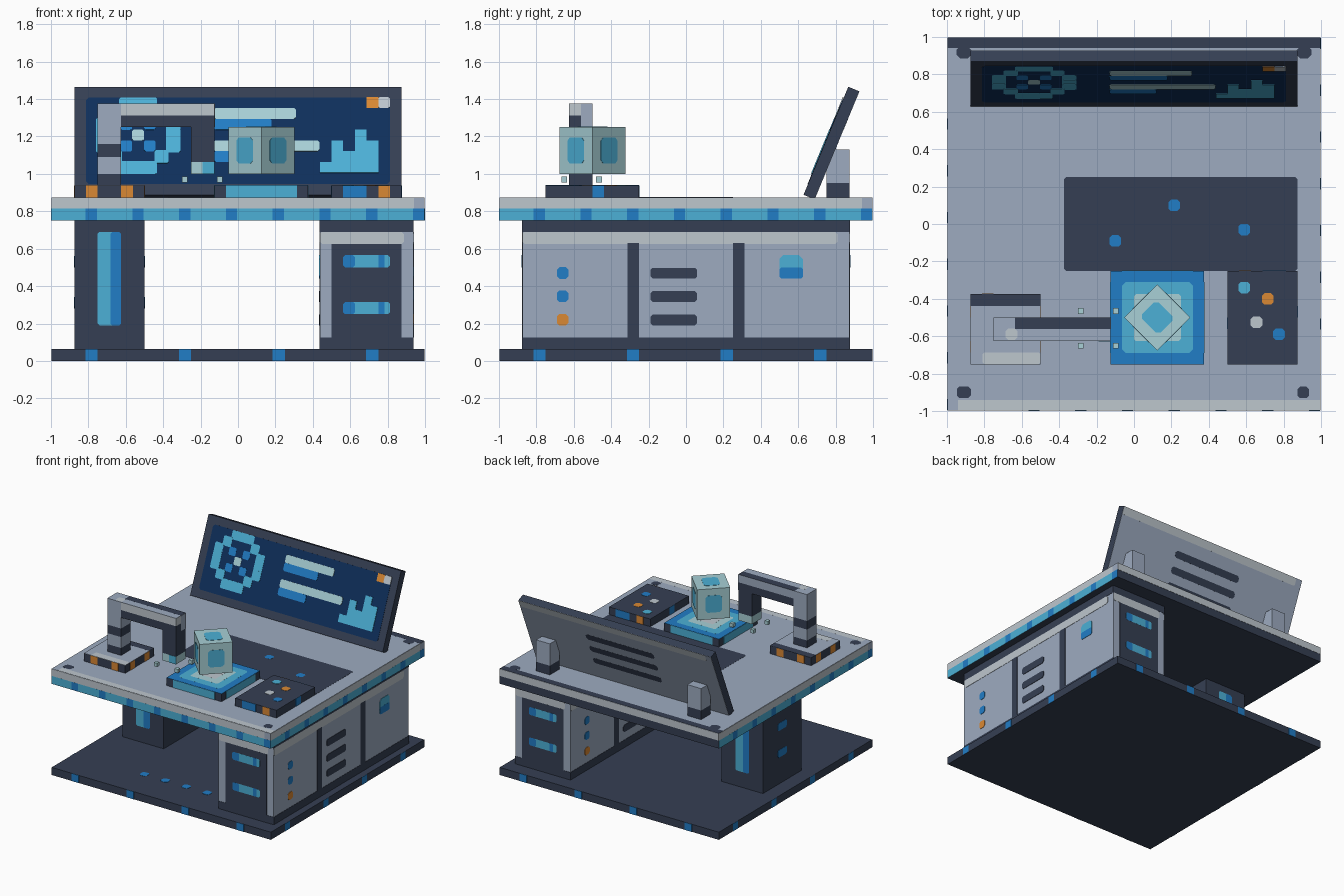
import bpy, bmesh, math
from mathutils import Vector

if "Cube" in bpy.data.objects:
    bpy.data.objects.remove(bpy.data.objects["Cube"], do_unlink=True)


# Flat colours
def material(name, code):
    lin = [(int(code[i:i + 2], 16) / 255) for i in (0, 2, 4)]
    lin = [c / 12.92 if c < 0.04 else ((c + 0.055) / 1.055) ** 2.4 for c in lin]
    m = bpy.data.materials.new(name)
    m.use_nodes = True
    m.diffuse_color = (*lin, 1)
    m.node_tree.nodes["Principled BSDF"].inputs["Base Color"].default_value = (*lin, 1)
    return m


MATS = {
    "dark": material("dark slate", "353F53"),
    "grey": material("blue grey", "9DABC0"),
    "light": material("light grey", "BEC7CE"),
    "cyan": material("cyan", "4CB0D6"),
    "blue": material("blue", "217DC6"),
    "navy": material("screen navy", "0E2F5B"),
    "orange": material("orange", "DA8833"),
    "pale": material("pale cyan", "A8D0D6"),
}


def finish(name, bm, mats):
    bmesh.ops.recalc_face_normals(bm, faces=bm.faces)
    me = bpy.data.meshes.new(name)
    bm.to_mesh(me)
    bm.free()
    for m in mats:
        me.materials.append(MATS[m])
    ob = bpy.data.objects.new(name, me)
    bpy.context.collection.objects.link(ob)
    return ob


def box(name, centre, size, mat, rot=(0, 0, 0)):
    bm = bmesh.new()
    bmesh.ops.create_cube(bm, size=1)
    bmesh.ops.scale(bm, vec=size, verts=bm.verts)
    ob = finish(name, bm, [mat])
    ob.location, ob.rotation_euler = centre, rot
    return ob


def span(name, x, y, z, mat):
    pairs = (x, y, z)
    return box(name, [(a + b) / 2 for a, b in pairs], [b - a for a, b in pairs], mat)


# Thin painted plates on a plane; each mark is (u0, u1, v0, v1, colour, corner cut)
def panel(name, origin, u, v, marks):
    o, u, v = Vector(origin), Vector(u), Vector(v)
    n = u.cross(v)
    bm = bmesh.new()
    used = list(MATS)
    for i, (a, b, c, d, mat, *cut) in enumerate(marks):
        k = cut[0] if cut else 0
        if k:
            pts = [(a + k, c), (b - k, c), (b, c + k), (b, d - k),
                   (b - k, d), (a + k, d), (a, d - k), (a, c + k)]
        else:
            pts = [(a, c), (b, c), (b, d), (a, d)]
        vs = [bm.verts.new(o + u * p + v * q) for p, q in pts]
        face = bm.faces.new(vs)
        up = bmesh.ops.extrude_face_region(bm, geom=[face])["geom"]
        top = [g for g in up if isinstance(g, bmesh.types.BMVert)]
        bmesh.ops.translate(bm, vec=n * (0.002 + 0.00015 * i), verts=top)
        for f in {f for t in top for f in t.link_faces} | {face}:
            f.material_index = used.index(mat)
    return finish(name, bm, used)


X, Y, Z = Vector((1, 0, 0)), Vector((0, 1, 0)), Vector((0, 0, 1))
SIDES = {"front": X, "right": Y, "back": -X, "left": -Y}


def side_panel(name, side, dist, marks, centre=(0, 0)):
    u = SIDES[side]
    panel(f"{name}_{side}", Vector((*centre, 0)) + u.cross(Z) * dist, u, Z, marks)


def top_panel(name, z, marks):
    panel(name, (0, 0, z), X, Y, marks)


def dot(u, v, mat, w=0.062, h=0.062):
    return (u - w / 2, u + w / 2, v - h / 2, v + h / 2, mat, 0.014)


# Floor slab and tabletop
E = 0.996
span("floor_slab", (-E, E), (-E, E), (0, 0.0625), "dark")
span("tabletop", (-E, E), (-E, E), (0.75, 0.872), "dark")
for side in SIDES:
    side_panel("floor_lights", side, E, [(-0.815 + i / 2, -0.75 + i / 2, 0, 0.0625, "blue") for i in range(4)])
    edge = [(-E, E, 0.815, 0.872, "light")]
    if side != "back":
        edge += [(-E, E, 0.75, 0.815, "cyan"), (0.94, E, 0.815, 0.872, "grey")]
        edge += [(-0.815 + i / 4, -0.755 + i / 4, 0.75, 0.815, "blue") for i in range(8)]
    side_panel("tabletop_edge", side, E, edge)
top_panel("floor_dots", 0.0625, [dot(-0.36 + 0.19 * i, -0.7, "blue") for i in range(4)])
top_panel("tabletop_surface", 0.872, [
    (-E, E, -E, E, "grey"),
    (-0.94, E, -E, -0.94, "light"),
    (-E, E, 0.94, E, "dark"),
    (-0.95, -0.87, 0.885, 0.95, "dark", 0.02),
    (0.87, 0.95, 0.885, 0.95, "dark", 0.02),
    dot(-0.91, -0.9, "dark", 0.075), dot(0.905, -0.9, "dark"),
    (-0.375, 0.875, -0.25, 0.25, "dark", 0.012),
    dot(-0.1, -0.09, "blue"), dot(0.215, 0.1, "blue"), dot(0.59, -0.03, "blue")])

# Drawer cabinet
span("cabinet", (0.4375, 0.9375), (-0.875, 0.875), (0.0625, 0.75), "grey")
flank = [(-0.875, 0.875, 0.69, 0.75, "dark"), (-0.875, 0.875, 0.0625, 0.125, "dark"),
         (-0.875, 0.81, 0.625, 0.69, "light", 0.012),
         (-0.312, -0.25, 0.125, 0.63, "dark"), (0.25, 0.312, 0.125, 0.63, "dark"),
         dot(-0.66, 0.47, "blue"), dot(-0.66, 0.345, "blue"), dot(-0.66, 0.22, "orange"),
         (0.5, 0.625, 0.44, 0.565, "cyan", 0.02), (0.5, 0.625, 0.44, 0.5, "blue", 0.01)]
flank += [(-0.19, 0.06, z, z + 0.058, "dark", 0.012) for z in (0.19, 0.315, 0.44)]
drawers = [(-0.25, 0.25, 0.69, 0.75, "dark"), (-0.25, 0.25, 0.0625, 0.125, "dark"),
           (-0.25, 0.2, 0.625, 0.69, "light", 0.012),
           (-0.1875, 0.1875, 0.0625, 0.625, "dark")]
for z in (0.25, 0.5):
    drawers += [(-0.125, 0.125, z, z + 0.065, "cyan", 0.01),
                (-0.125, -0.0625, z, z + 0.065, "blue", 0.01),
                (0.0625, 0.095, z, z + 0.065, "blue")]
for side in ("left", "right"):
    side_panel("cabinet_flank", side, 0.25, flank, (0.6875, 0))
for side in ("front", "back"):
    side_panel("cabinet_drawers", side, 0.875, drawers, (0.6875, 0))

# Support leg with light strips
span("support_leg", (-0.875, -0.5), (-0.25, 0.25), (0.0625, 0.75), "dark")
for side in ("front", "back"):
    side_panel("leg_light", side, 0.25, [(-0.0625, 0.0625, 0.19, 0.69, "cyan", 0.01),
                                         (0.005, 0.0625, 0.19, 0.69, "blue", 0.01)], (-0.6875, 0))
for side in ("left", "right"):
    side_panel("leg_buttons", side, 0.1875,
               [dot(0, z, "blue", 0.12) for z in (0.31, 0.53)], (-0.6875, 0))

# Tilted monitor
T = math.radians(22.5)
centre, tilt = Vector((0, 0.777, 1.165)), Vector((0, math.sin(T), math.cos(T)))
box("monitor", centre, (1.75, 0.0625, 0.625), "dark", (-T, 0, 0))
C = 0.0625
art = [(-0.8125, 0.8125, -0.25, 0.25, "navy", 0.015)]
ring = ["..CCC..", ".C...C.", "C.B.B.C", "C..P..C", "C.B.B.C", ".C...C.", "..CCC.."]
key = {"C": "cyan", "B": "blue", "P": "pale"}
for r, row in enumerate(ring):
    for c, ch in enumerate(row):
        if ch in key:
            g = 0.007 if ch == "C" else 0
            x, v = -0.753 + c * C, 0.25 - r * C
            art.append((x - g, x + C + g, v - C - g, v + min(g, r * g), key[ch], 0.008))
art += [(-0.13, 0.31, 2 * C, 3 * C, "pale", 0.01), (-0.13, 0.18, C, 2 * C, "blue", 0.01),
        (-0.13, 0.435, -C, 0, "pale", 0.01), (-0.13, 0.12, -2 * C, -C, "blue", 0.01),
        (0.6875, 0.75, 3 * C, 4 * C, "orange"), (0.75, 0.8125, 3 * C, 4 * C, "light", 0.008)]
for i, h in enumerate((1, 3, 2, 4, 3)):
    art.append((0.4375 + i * C, 0.5 + i * C, -3 * C, (h - 3) * C, "cyan"))
panel("screen", centre + X.cross(tilt) * 0.03125, X, tilt, art)
back = [(-0.875, 0.875, -0.3125, 0.3125, "grey"), (-0.875, 0.82, 0.25, 0.3125, "light", 0.01)]
back += [(-0.31, 0.31, v - 0.028, v + 0.028, "dark", 0.015) for v in (-0.125, 0, 0.125)]
panel("monitor_back", centre - X.cross(tilt) * 0.03125, -X, tilt, back)
for s, tag in ((1, "left"), (-1, "right")):
    box(f"monitor_stand_{tag}", (s * 0.6875, 0.8125, 1.04), (0.125, 0.125, 0.18), "grey")
    box(f"stand_foot_{tag}", (s * 0.6875, 0.8125, 0.9125), (0.125, 0.125, 0.075), "dark")

# Low blocks on the table
L, H = 0.874, 0.9375
span("arm_base", (-0.875, -0.5), (-0.75, -0.375), (L, H), "dark")
top_panel("arm_base_top", H, [(-0.875, -0.5, -0.75, -0.375, "grey"),
                              (-0.875, -0.5, -0.4375, -0.375, "dark"),
                              (-0.81, -0.5, -0.75, -0.6875, "light", 0.01)])
for side in SIDES:
    side_panel("arm_base_marks", side, 0.1875,
               [(u, u + C, L, H, "orange") for u in (-0.125, 0.0625)], (-0.6875, -0.5625))

span("control_box", (0.5, 0.875), (-0.75, -0.25), (L, H), "dark")
top_panel("control_buttons", H, [dot(0.59, -0.34, "cyan"), dot(0.715, -0.4, "orange"),
                                 dot(0.655, -0.525, "light"), dot(0.775, -0.59, "blue")])
for side in ("front", "back"):
    side_panel("control_marks", side, 0.25, [(-0.125, 0, L, H, "blue"),
                                             (0.0625, 0.125, L, H, "orange")], (0.6875, -0.5))
for side in ("left", "right"):
    side_panel("control_marks", side, 0.1875, [(0, C, L, H, "blue")], (0.6875, -0.5))

# Projector pad with floating cube
P = (0.125, -0.5)
span("projector_pad", (-0.125, 0.375), (-0.75, -0.25), (L, H), "dark")
panel("pad_rings", (*P, H), X, Y, [
    (-0.25, 0.25, -0.25, 0.25, "blue"), (-0.19, 0.19, -0.19, 0.19, "cyan", 0.02),
    (-0.125, 0.125, -0.125, 0.125, "pale", 0.01), (-0.0625, 0.0625, -0.0625, 0.0625, "light")])
for side in SIDES:
    side_panel("pad_light", side, 0.25, [(-0.19, 0.19, L, H, "cyan")], P)

box("floating_cube", (*P, 1.125), (0.25, 0.25, 0.25), "pale", (0, 0, math.pi / 4))
patch = [(-0.0625, 0.0625, -0.07, 0.07, "cyan", 0.018)]
for i in range(4):
    a = math.pi / 4 + i * math.pi / 2
    u = Vector((math.cos(a), math.sin(a), 0))
    panel(f"cube_patch_{i}", Vector((*P, 1.125)) + u.cross(Z) * 0.125, u, Z, patch)
d = (X + Y).normalized()
for s, tag in ((1, "top"), (-1, "bottom")):
    panel(f"cube_patch_{tag}", (*P, 1.125 + s * 0.125), d, Z.cross(d) * s, patch)
for x in (-0.285, -0.097):
    for y in (-0.65, -0.465):
        box("floating_speck", (x, y, 0.97), (0.03, 0.03, 0.03), "pale")

# Robot arm
AY = (-0.625, -0.5)
for i, (lo, hi, mat) in enumerate([(H, 1.0, "dark"), (1.0, 1.09, "grey"),
                                   (1.09, 1.16, "dark"), (1.16, 1.375, "grey")]):
    span(f"arm_column_{i}", (-0.75, -0.625), AY, (lo, hi), mat)
span("arm_beam_lower", (-0.625, -0.125), AY, (1.25, 1.3125), "dark")
span("arm_beam_front", (-0.625, -0.125), (-0.625, -0.5625), (1.3125, 1.375), "light")
span("arm_beam_back", (-0.625, -0.125), (-0.5625, -0.5), (1.3125, 1.375), "grey")
top_panel("arm_beam_stripe", 1.375, [(-0.75, -0.125, -0.625, -0.5, "grey"),
                                     (-0.635, -0.125, -0.5625, -0.5, "dark"),
                                     dot(-0.655, -0.59, "light")])
side_panel("arm_beam_end", "right", -0.125, [(-0.5625, -0.5, 1.25, 1.375, "grey")])
span("arm_drop", (-0.25, -0.125), AY, (1.0625, 1.25), "dark")
span("arm_tip", (-0.25, -0.125), AY, (1.0, 1.0625), "pale")
side_panel("arm_tip_light", "front", 0.625, [(-0.19, -0.125, 1.0, 1.0625, "cyan")])
